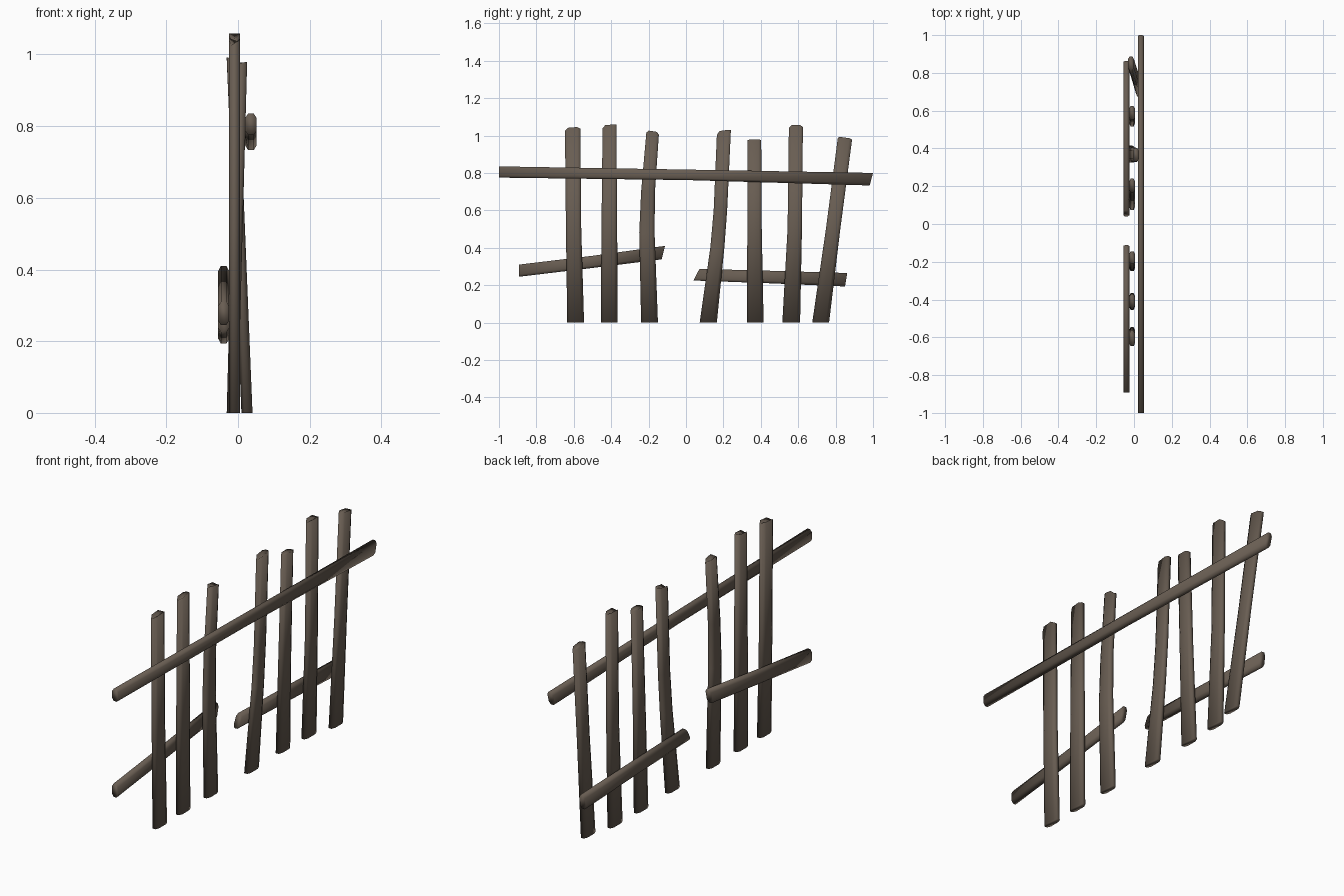
import bpy, bmesh

if "Cube" in bpy.data.objects:
    bpy.data.objects.remove(bpy.data.objects["Cube"])

wood = bpy.data.materials.new("weathered_brown_wood")
wood.diffuse_color = (0.14, 0.11, 0.085, 1)
wood.use_nodes = True
wood.node_tree.nodes["Principled BSDF"].inputs["Base Color"].default_value = wood.diffuse_color

# Chamfered plank profile: (position across width, share of half thickness)
PROFILE = [(0, 0.5), (0.2, 1), (0.8, 1), (1, 0.5),
           (1, -0.5), (0.8, -1), (0.2, -1), (0, -0.5)]


def plank(name, sections, thick):
    """sections: (edge a (y, z), edge b (y, z), centre x, corner drops)"""
    bm = bmesh.new()
    rings = []
    for a, b, xc, drops in sections:
        ring = []
        for u, t in PROFILE:
            drop = drops[0] if u == 0 else drops[1] if u == 1 else 0
            y = a[0] + (b[0] - a[0]) * u
            z = a[1] + (b[1] - a[1]) * u - drop
            ring.append(bm.verts.new((xc + t * thick / 2, y, z)))
        rings.append(ring)
    n = len(PROFILE)
    for r0, r1 in zip(rings, rings[1:]):
        for i in range(n):
            j = (i + 1) % n
            bm.faces.new((r0[i], r0[j], r1[j], r1[i]))
    bm.faces.new(rings[0])
    bm.faces.new(rings[-1])
    bmesh.ops.recalc_face_normals(bm, faces=bm.faces)
    for f in bm.faces:
        f.smooth = True
    me = bpy.data.meshes.new(name)
    bm.to_mesh(me)
    bm.free()
    me.materials.append(wood)
    bpy.context.collection.objects.link(bpy.data.objects.new(name, me))


# Pickets: edges (left y, right y, z), top z left/right, corner drops, x bottom/top
pickets = [
    ([(-.635, -.545, 0), (-.642, -.56, .5)], (-.647, -.565), (1.04, 1.047), (.014, .01), (-.01, -.01)),
    ([(-.455, -.365, 0), (-.452, -.368, .5)], (-.446, -.372), (1.055, 1.06), (.016, .002), (-.01, -.01)),
    ([(-.24, -.15, 0), (-.25, -.168, .48), (-.24, -.166, .7)], (-.212, -.145), (1.028, 1.018), (.012, .012), (-.01, -.01)),
    ([(.073, .165, 0), (.13, .205, .4), (.148, .22, .6)], (.165, .24), (1.022, 1.033), (.018, .004), (-.01, -.01)),
    ([(.325, .415, 0), (.328, .405, .5)], (.33, .402), (.98, .979), (.005, .003), (-.016, .01)),
    ([(.515, .61, 0), (.543, .62, .5)], (.55, .625), (1.055, 1.056), (.014, .01), (-.01, -.01)),
    ([(.675, .765, 0), (.748, .825, .5)], (.812, .888), (.994, .984), (.004, .005), (.025, -.016)),
]
for i, (levels, top, tz, drops, (x0, x1)) in enumerate(pickets):
    sec = [((l, z), (r, z), x0 + (x1 - x0) * z, (0, 0)) for l, r, z in levels]
    sec.append(((top[0], tz[0]), (top[1], tz[1]), x1, drops))
    plank(f"picket_{i + 1}", sec, 0.031)

# Rails: lower and upper edge of both ends
rails = {
    "upper_rail": ([((-1, .775), (-1, .835)), ((0, .762), (0, .818)), ((.982, .733), (1, .8))], .036, .032),
    "lower_rail_left": ([((-.893, .245), (-.893, .31)), ((-.5, .292), (-.5, .357)), ((-.13, .338), (-.112, .41))], -.04, .031),
    "lower_rail_right": ([((.04, .225), (.072, .287)), ((.45, .21), (.45, .277)), ((.85, .193), (.862, .265))], -.04, .031),
}
for name, (ends, x, thick) in rails.items():
    plank(name, [(a, b, x, (0, 0)) for a, b in ends], thick)
